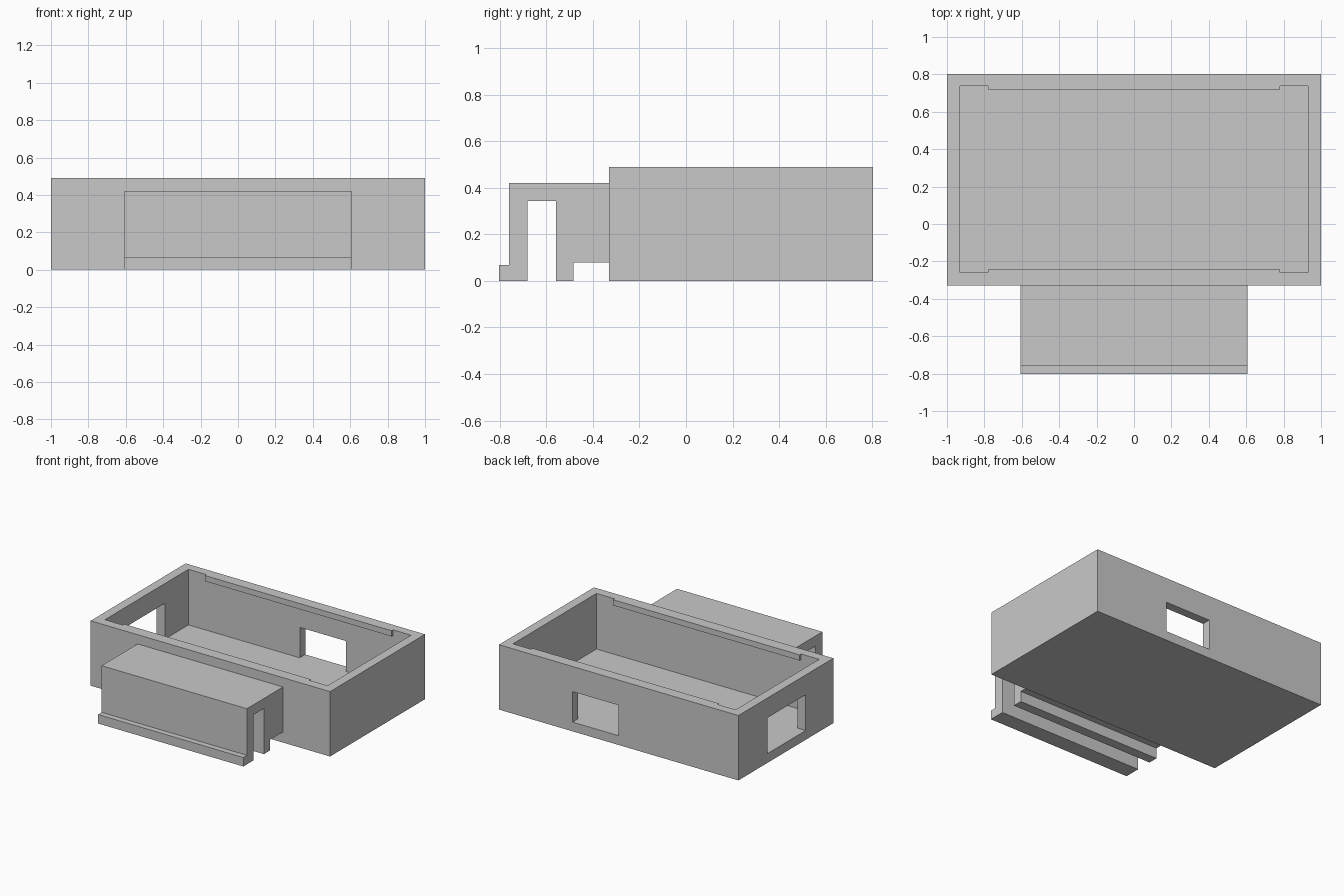
import bpy
import bmesh

if "Cube" in bpy.data.objects:
    bpy.data.objects.remove(bpy.data.objects["Cube"], do_unlink=True)

grey = bpy.data.materials.new("light grey")
grey.use_nodes = True
colour = (0.584, 0.584, 0.584, 1)
grey.diffuse_color = colour
grey.node_tree.nodes["Principled BSDF"].inputs["Base Color"].default_value = colour


def extrude_profile(name, points, offset):
    """Extrude a closed outline of 3D points into a solid."""
    bm = bmesh.new()
    face = bm.faces.new([bm.verts.new(p) for p in points])
    new = bmesh.ops.extrude_face_region(bm, geom=[face], use_keep_orig=True)["geom"]
    verts = [v for v in new if isinstance(v, bmesh.types.BMVert)]
    bmesh.ops.translate(bm, verts=verts, vec=offset)
    bmesh.ops.recalc_face_normals(bm, faces=bm.faces)
    mesh = bpy.data.meshes.new(name)
    bm.to_mesh(mesh)
    bm.free()
    mesh.materials.append(grey)
    obj = bpy.data.objects.new(name, mesh)
    bpy.context.collection.objects.link(obj)
    return obj


def box(name, x, y, z):
    corners = [(x[0], y[0], z[0]), (x[1], y[0], z[0]),
               (x[1], y[1], z[0]), (x[0], y[1], z[0])]
    return extrude_profile(name, corners, (0, 0, z[1] - z[0]))


def cut(target, cutter):
    mod = target.modifiers.new(cutter.name, 'BOOLEAN')
    mod.operation = 'DIFFERENCE'
    mod.solver = 'EXACT'
    mod.object = cutter
    cutter.hide_render = True
    cutter.hide_viewport = True


FRONT, BACK, TOP, FLOOR = -0.33, 0.803, 0.49, 0.07
IN_X, IN_FRONT, IN_BACK = 0.93, -0.26, 0.737
LIP_X, LIP_Z, LIP = 0.78, 0.447, 0.018

# Open tray with a solid floor
tray = box("tray", (-1, 1), (FRONT, BACK), (0, TOP))
cut(tray, box("cavity_cutter", (-IN_X, IN_X), (IN_FRONT, IN_BACK), (FLOOR, TOP + 0.1)))

# Cable openings in the back wall and the right wall
cut(tray, box("back_opening_cutter", (0, 0.385), (0.7, 0.9), (FLOOR, 0.30)))
cut(tray, box("right_opening_cutter", (-1.1, -0.9), (0, 0.455), (FLOOR, 0.34)))

# Snap lips along the top of the two long walls
box("front_lip", (-LIP_X, LIP_X), (IN_FRONT, IN_FRONT + LIP), (LIP_Z, TOP))
box("back_lip", (-LIP_X, LIP_X), (IN_BACK - LIP, IN_BACK), (LIP_Z, TOP))

# Hanging clip on the front, a slotted profile with a toe
clip_profile = [(FRONT, 0.42), (-0.76, 0.42), (-0.76, 0.068), (-0.803, 0.068),
                (-0.803, 0), (-0.68, 0), (-0.68, 0.344), (-0.558, 0.344),
                (-0.558, 0), (-0.484, 0), (-0.484, 0.08), (FRONT, 0.08)]
extrude_profile("mounting_clip", [(-0.607, y, z) for y, z in clip_profile],
                (1.214, 0, 0))
